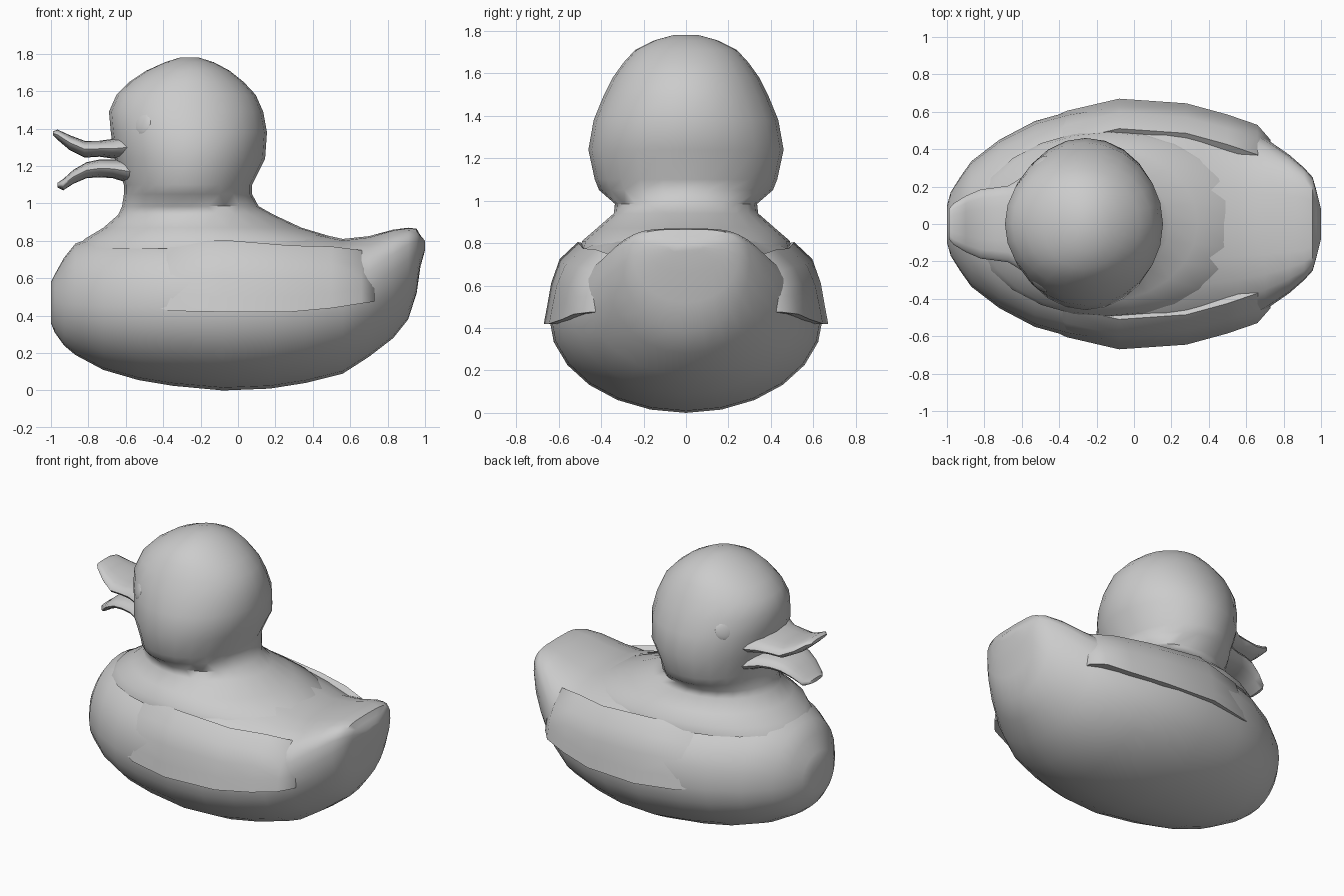
import bpy, bmesh, math
from mathutils import Vector


def loft(name, rings, angle=50):
    """Skin a list of equal-length vertex rings, cap the ends, shade smooth."""
    bm = bmesh.new()
    vs = [[bm.verts.new(p) for p in r] for r in rings]
    n = len(vs[0])
    for a, b in zip(vs, vs[1:]):
        for i in range(n):
            bm.faces.new((a[i], a[(i + 1) % n], b[(i + 1) % n], b[i]))
    bm.faces.new(vs[0])
    bm.faces.new(vs[-1])
    bmesh.ops.recalc_face_normals(bm, faces=bm.faces)
    me = bpy.data.meshes.new(name)
    bm.to_mesh(me)
    bm.free()
    ob = bpy.data.objects.new(name, me)
    bpy.context.collection.objects.link(ob)
    smooth(ob, angle)
    return ob


def smooth(ob, angle):
    bpy.ops.object.select_all(action='DESELECT')
    ob.select_set(True)
    bpy.context.view_layer.objects.active = ob
    bpy.ops.object.shade_smooth_by_angle(angle=math.radians(angle))


def section(x, zb, zt, zc, hw, p=2.0, n=24):
    """Cross-section at x: round below zc, superellipse of power p above."""
    ring = []
    for i in range(n):
        a = 2 * math.pi * i / n
        c, s = math.cos(a), math.sin(a)
        q = p if s > 0 else 2.0
        y = hw * math.copysign(abs(c) ** (2 / q), c)
        h = math.copysign(abs(s) ** (2 / q), s)
        ring.append((x, y, zc + h * ((zt - zc) if s > 0 else (zc - zb))))
    return ring


# body with upturned tail: x, bottom, top, widest height, half width, power
body = [
    (-1.00, .36, .58, .47, .10, 2.0), (-.98, .31, .62, .47, .17, 2.0),
    (-.93, .24, .71, .46, .25, 2.0), (-.87, .19, .785, .46, .335, 2.1),
    (-.72, .11, .84, .45, .45, 2.2), (-.53, .055, .87, .45, .55, 2.3),
    (-.35, .025, .88, .45, .60, 2.4), (-.08, 0, .89, .45, .645, 2.4),
    (.17, .01, .89, .45, .635, 2.3), (.36, .04, .855, .46, .595, 2.3),
    (.56, .09, .81, .48, .53, 2.4), (.70, .18, .825, .54, .46, 2.6),
    (.83, .28, .86, .64, .37, 3.0), (.91, .38, .87, .70, .30, 3.6),
    (.955, .52, .865, .74, .25, 3.6), (.975, .66, .83, .77, .18, 3.0),
    (1.00, .75, .80, .78, .08, 2.0)]
loft("body", [section(*s) for s in body])

# head flowing through the neck into the shoulders: z, x min, x max, half width
head = [
    (.76, -.86, .60, .50), (.81, -.82, .54, .49), (.87, -.72, .34, .42),
    (.94, -.64, .19, .34), (.985, -.62, .11, .335), (1.05, -.61, .075, .41),
    (1.10, -.61, .075, .43), (1.24, -.66, .145, .46), (1.38, -.68, .155, .435),
    (1.49, -.69, .135, .39), (1.58, -.65, .095, .345), (1.65, -.58, .03, .295),
    (1.71, -.49, -.045, .24), (1.755, -.39, -.13, .15), (1.78, -.31, -.21, .06)]
rings = []
for z, x0, x1, ry in head:
    rings.append([((x0 + x1) / 2 + (x1 - x0) / 2 * math.cos(2 * math.pi * i / 24),
                   ry * math.sin(2 * math.pi * i / 24), z) for i in range(24)])
loft("head", rings, 60)

# open beak, two flared blades: x, bottom, top, half width
upper = [(-.45, 1.23, 1.39, .30), (-.59, 1.23, 1.37, .255), (-.67, 1.24, 1.345, .205),
         (-.74, 1.25, 1.335, .195), (-.82, 1.245, 1.335, .185), (-.90, 1.285, 1.365, .15),
         (-.965, 1.34, 1.395, .11), (-.99, 1.365, 1.385, .08)]
lower = [(-.45, 1.08, 1.24, .28), (-.59, 1.11, 1.235, .23), (-.67, 1.135, 1.235, .19),
         (-.74, 1.14, 1.235, .175), (-.81, 1.135, 1.22, .16), (-.88, 1.105, 1.18, .135),
         (-.935, 1.07, 1.13, .11), (-.965, 1.085, 1.11, .07)]
for name, st in (("upper_beak", upper), ("lower_beak", lower)):
    loft(name, [section(x, b, t, (b + t) / 2, w, 2.3, 16) for x, b, t, w in st])

# wings: x, top, bottom, outer y; each has an overhanging lower lip
wing = [(-.52, .68, .46, .53), (-.36, .79, .425, .605), (-.08, .805, .42, .67),
        (.28, .775, .42, .645), (.50, .77, .44, .585), (.66, .75, .465, .53),
        (.73, .68, .475, .45)]
for side, name in ((1, "left_wing"), (-1, "right_wing")):
    rings = []
    for x, t, b, y in wing:
        pts = [(-.16, t), (-.075, t - .08), (-.035, t - .19 * (t - b) / .38),
               (-.015, b + .08), (0, b), (-.04, b), (-.20, b + .03), (-.26, t - .08)]
        rings.append([(x, side * (y + dy), z) for dy, z in pts])
    loft(name, rings, 45)

# eyes: faint flattened discs on the head
for side, name in ((1, "left_eye"), (-1, "right_eye")):
    out = Vector((-.68, side * .68, .22))
    bpy.ops.mesh.primitive_uv_sphere_add(segments=12, ring_count=6, radius=1,
                                         location=(-.51, side * .318, 1.425))
    eye = bpy.context.object
    eye.name = name
    eye.scale = (.065, .065, .02)
    eye.rotation_euler = out.to_track_quat('Z', 'Y').to_euler()
    smooth(eye, 60)
